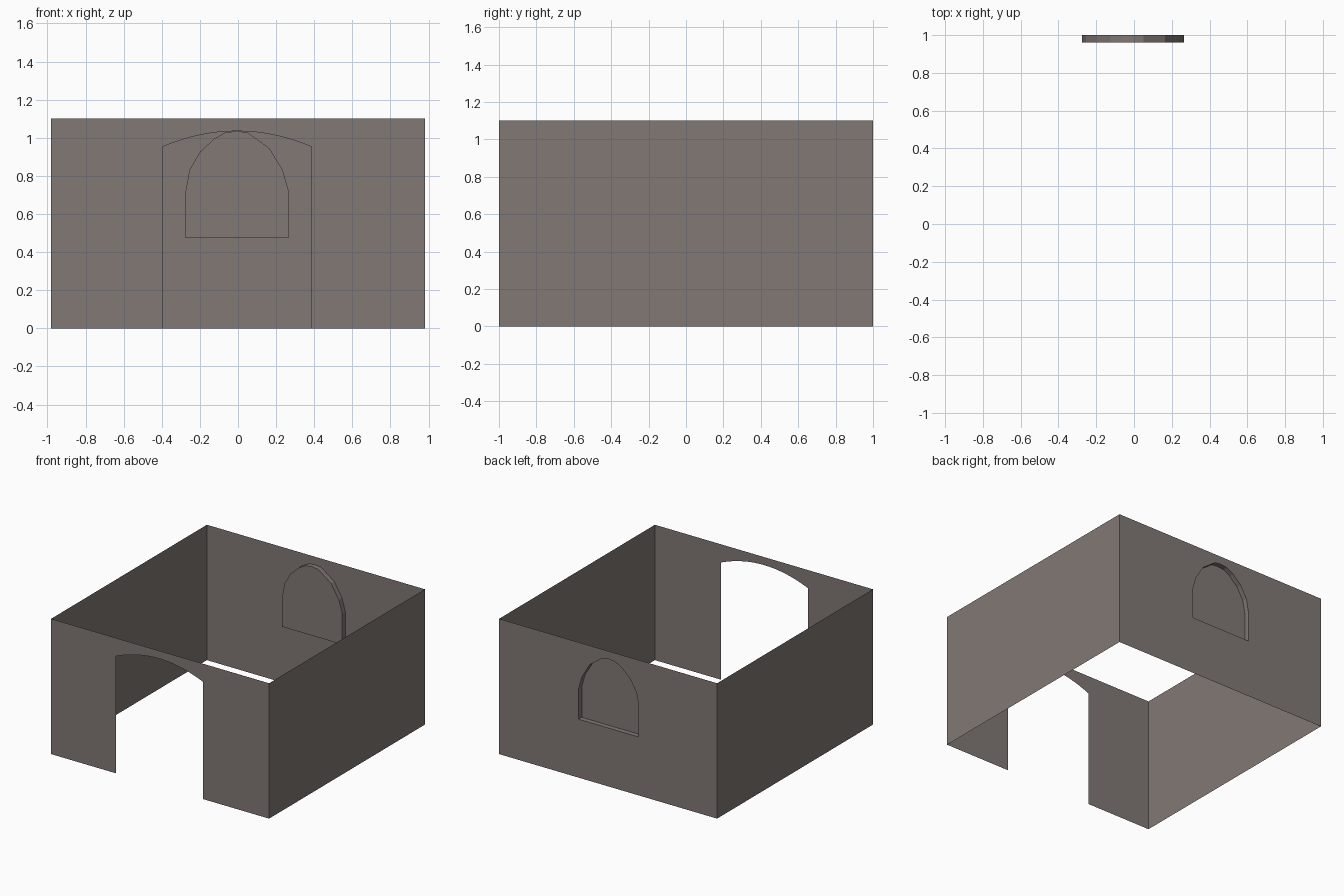
import bpy
from mathutils import Vector

if "Cube" in bpy.data.objects:
    bpy.data.objects.remove(bpy.data.objects["Cube"])

stone = bpy.data.materials.new("warm grey stone")
stone.diffuse_color = (0.22, 0.188, 0.178, 1)
stone.use_nodes = True
stone.node_tree.nodes["Principled BSDF"].inputs["Base Color"].default_value = stone.diffuse_color

X, Y, H = 0.98, 1.0, 1.10     # half width, half depth, wall height
INNER_Y = 0.96                # depth of the niche panel
CX = -0.005                   # centre of the openings


def sheet(name, polys, facing=None):
    """Single-sided polygons; each one is turned to look along 'facing'."""
    verts, faces = [], []
    for poly in polys:
        pts = [Vector(p) for p in poly]
        if facing:
            n = sum((a.cross(b) for a, b in zip(pts, pts[1:] + pts[:1])), Vector())
            if n.dot(Vector(facing)) < 0:
                pts.reverse()
        faces.append(range(len(verts), len(verts) + len(pts)))
        verts += pts
    mesh = bpy.data.meshes.new(name)
    mesh.from_pydata(verts, [], [list(f) for f in faces])
    mesh.materials.append(stone)
    mesh.update()
    obj = bpy.data.objects.new(name, mesh)
    bpy.context.collection.objects.link(obj)
    return obj


def at_y(points, y):
    return [(x, y, z) for x, z in points]


# Side walls
for side, name in ((-1, "left_wall"), (1, "right_wall")):
    x = side * X
    sheet(name, [[(x, -Y, 0), (x, Y, 0), (x, Y, H), (x, -Y, H)]], (side, 0, 0))

# Front wall with a wide, shallow-arched doorway
N = 16
arch = []
for i in range(N + 1):
    u = -1 + 2 * i / N
    arch.append((CX + 0.39 * u, 1.035 - 0.082 * u * u))
front = [(-X, 0), (CX - 0.39, 0)] + arch + [(CX + 0.39, 0), (X, 0), (X, H), (-X, H)]
sheet("front_wall", [at_y(front, -Y)], (0, -1, 0))

# Round-topped niche outline, each half from the sill up to the peak
left = [(-0.275, 0.475), (-0.275, 0.72), (-0.255, 0.83), (-0.2, 0.925),
        (-0.125, 0.995), (-0.065, 1.028), (CX, 1.035)]
right = [(0.265, 0.475), (0.265, 0.725), (0.235, 0.83), (0.165, 0.945),
         (0.05, 1.028), (CX, 1.035)]

# Back wall, two halves around the niche
halves = []
for side, pts in ((-1, left), (1, right)):
    halves.append(at_y([(CX, 0), (CX, 0.475)] + pts +
                       [(CX, H), (side * X, H), (side * X, 0)], Y))
sheet("back_wall", halves, (0, 1, 0))

# Niche panel and the rim joining it to the back wall
outline = left + right[-2::-1]
sheet("niche_panel", [at_y(outline, INNER_Y)], (0, 1, 0))
rim = []
for (x0, z0), (x1, z1) in zip(outline, outline[1:] + outline[:1]):
    rim.append([(x0, INNER_Y, z0), (x1, INNER_Y, z1), (x1, Y, z1), (x0, Y, z0)])
sheet("niche_rim", rim)
